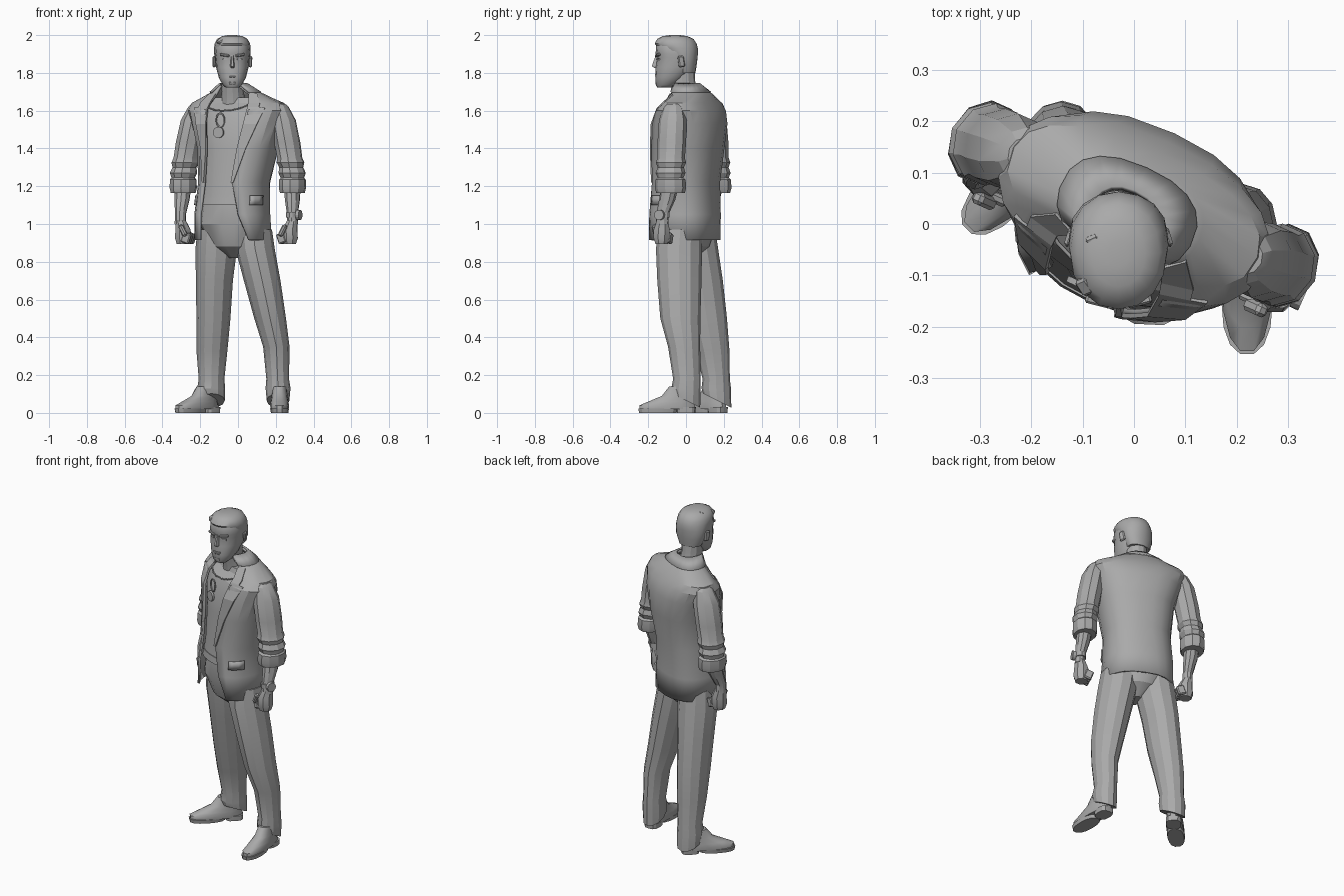
import bpy, bmesh, math
from mathutils import Vector, Matrix

if "Cube" in bpy.data.objects:
    bpy.data.objects.remove(bpy.data.objects["Cube"])

YAW = math.radians(-24)   # the body is turned, the head looks straight ahead
GREY = (0.4, 0.4, 0.4, 1)
mat = bpy.data.materials.new("plain grey")
mat.use_nodes = True
mat.diffuse_color = GREY
mat.node_tree.nodes["Principled BSDF"].inputs["Base Color"].default_value = GREY


def finish(obj, smooth=None):
    obj.data.materials.clear()
    obj.data.materials.append(mat)
    if smooth:
        bpy.ops.object.select_all(action='DESELECT')
        obj.select_set(True)
        bpy.context.view_layer.objects.active = obj
        bpy.ops.object.shade_smooth_by_angle(angle=math.radians(smooth))
    return obj


def grid(name, rows, wrap=True, solid=0, smooth=22):
    """Skin a list of equal point rows; closed rows get end caps."""
    bm = bmesh.new()
    vs = [[bm.verts.new(p) for p in row] for row in rows]
    n = len(rows[0])
    for lo, hi in zip(vs, vs[1:]):
        for i in range(n if wrap else n - 1):
            j = (i + 1) % n
            bm.faces.new((lo[i], lo[j], hi[j], hi[i]))
    if wrap:
        bm.faces.new(vs[0][::-1])
        bm.faces.new(vs[-1])
        bmesh.ops.recalc_face_normals(bm, faces=bm.faces)
    me = bpy.data.meshes.new(name)
    bm.to_mesh(me)
    bm.free()
    obj = bpy.data.objects.new(name, me)
    bpy.context.collection.objects.link(obj)
    if solid:
        mod = obj.modifiers.new("thickness", 'SOLIDIFY')
        mod.thickness = solid
        mod.offset = -1
    return finish(obj, smooth)


def oval(t, a, b, p=2.0):
    c, s = math.cos(t), math.sin(t)
    return Vector((math.copysign(abs(c) ** (2 / p), c) * a,
                   math.copysign(abs(s) ** (2 / p), s) * b, 0))


def loft(name, rings, n=12, rot=0.0, p=2.0, smooth=22, tilt=0.0):
    """Rings given as x, y, z, x radius, y radius; tilt slopes the first ring down at the back."""
    turn = Matrix.Rotation(rot, 3, 'Z')
    rows = [[Vector((x, y, z)) + turn @ oval(math.tau * i / n, a, b, p)
             for i in range(n)] for x, y, z, a, b in rings]
    for point in rows[0]:
        point.z -= (point.y - rings[0][1]) * tilt
    return grid(name, rows, smooth=smooth)


def box(name, loc, size, rot=(0, 0, 0), bevel=0.0):
    bpy.ops.mesh.primitive_cube_add(size=1, location=loc, rotation=rot)
    obj = bpy.context.object
    obj.name, obj.scale = name, size
    bpy.ops.object.transform_apply(location=False, rotation=False, scale=True)
    if bevel:
        obj.modifiers.new("bevel", 'BEVEL').width = bevel
    return finish(obj)


def disc(name, loc, r, depth, rot):
    bpy.ops.mesh.primitive_cylinder_add(vertices=14, radius=r, depth=depth, location=loc, rotation=rot)
    bpy.context.object.name = name
    return finish(bpy.context.object)


# Torso surface: height, centre, radii, then left and right opening edge in degrees
TORSO = [(.915, -.025, -.01, .202, .183, -45, -125),
         (1.05, -.03, -.005, .197, .178, -62, -124),
         (1.22, -.02, 0, .187, .17, -75, -122),
         (1.4, 0, .01, .215, .178, -73, -118),
         (1.53, 0, .02, .25, .175, -68, -114),
         (1.6, 0, .025, .275, .15, -68, -113),
         (1.64, 0, .035, .26, .115, -68, -113),
         (1.69, -.01, .03, .15, .092, -48, -118),
         (1.735, -.025, .0, .068, .068, -42, -138)]
BODY = Matrix.Rotation(YAW, 3, 'Z')


def torso_at(z):
    for lo, hi in zip(TORSO, TORSO[1:]):
        if z <= hi[0]:
            break
    f = (z - lo[0]) / (hi[0] - lo[0])
    return [u + (v - u) * f for u, v in zip(lo, hi)]


def skin(deg, z, off=0.0):
    _, x, y, a, b, _, _ = torso_at(z)
    return Vector((x, y, z)) + BODY @ oval(math.radians(deg), a + off, b + off, 2.4)


def span(a, b, n):
    return [a + (b - a) * i / n for i in range(n + 1)]


# Jacket shell, open at the front
rows = []
for ring in TORSO:
    rows.append([skin(t, ring[0]) for t in span(ring[5], ring[6] + 360, 18)])
grid("jacket", rows, wrap=False, solid=.012)

# Lapels, widening upward to the notch
for side, col in (("left", 5), ("right", 6)):
    sign = 1 if side == "left" else -1
    rows = []
    for z, w in ((1.22, 2), (1.4, 11), (1.53, 17), (1.615, 22), (1.62, 13), (1.64, 14), (1.69, 22)):
        edge = torso_at(z)[col]
        pair = [skin(edge - sign * 2, z, .007), skin(edge + sign * w, z, .008)]
        rows.append(pair if sign > 0 else pair[::-1])
    grid(side + "_lapel", rows, wrap=False, solid=.009, smooth=None)
around = span(-42, 222, 14)
grid("jacket_collar", [[skin(t, 1.7, .008) for t in around],
                       [skin(t, 1.735, .003) + Vector((0, 0, .012)) for t in around]], wrap=False, solid=.01)

# Pocket flaps
for side, t0, t1 in (("left", -42, -12), ("right", -172, -146)):
    grid(side + "_pocket_flap", [[skin(t, z, .007) for t in span(t0, t1, 3)] for z in (1.1, 1.15)],
         wrap=False, solid=.009)

# Shirt, belt line and hips
turns = span(0, 345, 23)
grid("shirt", [[skin(t, z, -.02) for t in turns] for z in (1.1, 1.22, 1.4, 1.53, 1.6, 1.64, 1.67)])
grid("waistband", [[skin(t, z, -.016) for t in turns] for z in (1.1, 1.14)])
loft("trouser_hips", [(-.01, .0, .82, .03, .05), (-.018, 0, .88, .12, .12),
                      (-.025, 0, 1.0, .178, .158), (-.02, 0, 1.12, .17, .152)], 16, YAW, 2.2)

# Necklace with pendant and hanging loop
cu = bpy.data.curves.new("necklace", 'CURVE')
cu.dimensions = '3D'
cu.bevel_depth, cu.bevel_resolution = .004, 1
pts = [skin(t, 1.67 - .07 * math.cos(math.radians((t + 95) * 2.2)), -.012) for t in span(-135, -55, 10)]
sp = cu.splines.new('POLY')
sp.points.add(len(pts) - 1)
for q, p in zip(sp.points, pts):
    q.co = (*p, 1)
chain = bpy.data.objects.new("necklace", cu)
bpy.context.collection.objects.link(chain)
finish(chain)
upright = (math.pi / 2, 0, YAW)
disc("pendant", skin(-97, 1.485, -.01), .03, .012, upright)
bpy.ops.mesh.primitive_torus_add(major_segments=14, minor_segments=5, major_radius=.024,
                                 minor_radius=.004, location=skin(-95, 1.55, -.01), rotation=upright)
bpy.context.object.name = "pendant_loop"
bpy.context.object.scale.y = 1.5
finish(bpy.context.object)

# Trouser legs with hems sloping to the heels
loft("left_trouser_leg", [(.212, .0, .065, .06, .075), (.212, .0, .13, .066, .078), (.21, .005, .18, .06, .073),
                          (.203, -.01, .35, .07, .085), (.17, -.03, .5, .084, .106), (.128, -.035, .7, .097, .117),
                          (.09, -.037, .87, .104, .122), (.08, -.03, .97, .1, .115)], tilt=.5)
loft("right_trouser_leg", [(-.14, .165, .065, .07, .075), (-.142, .16, .13, .074, .078), (-.14, .16, .18, .068, .072),
                           (-.138, .14, .33, .082, .09), (-.13, .11, .5, .09, .107), (-.125, .08, .7, .098, .115),
                           (-.115, .05, .87, .11, .12), (-.11, .04, .97, .105, .115)], tilt=.5)


# Shoes: upper, sole and heel along a direction
def shoe(side, x, y, ang):
    fwd = Vector((math.sin(ang), -math.cos(ang), 0))

    def ring(s, z, half_w, half_l):
        c = Vector((x, y, z)) + fwd * s
        return (*c, half_w, half_l)
    loft(side + "_shoe", [ring(.01, .02, .048, .15), ring(.01, .04, .05, .15), ring(-.01, .06, .047, .122),
                          ring(-.045, .09, .042, .085), ring(-.06, .14, .038, .06)], 14, ang, 2.3, 40)
    loft(side + "_sole", [ring(.06, 0, .046, .1), ring(.06, .022, .05, .105)], 14, ang, 2.3)
    loft(side + "_heel", [ring(-.09, 0, .042, .05), ring(-.09, .03, .044, .052)], 12, ang, 3)


shoe("left", .22, -.09, 0)
shoe("right", -.21, .105, math.radians(-45))


# Sleeves, cuffs, forearms and fists
def arm(side, shoulder, cuff, wrist):
    s, c, w = Vector(shoulder), Vector(cuff), Vector(wrist)
    inward = -1 if side == "left" else 1
    rings = []
    for z, r in ((1.636, .03), (1.62, .048), (1.55, .067), (1.43, .069), (1.35, .066), (1.325, .073),
                 (1.3, .063), (1.27, .072), (1.245, .062), (1.21, .062)):
        f = min(1, max(0, (1.62 - z) / .36)) ** .8
        rings.append((*(s.lerp(c, f).xy), z, r, r * 1.12))
    loft(side + "_sleeve", rings, 10, YAW)
    loft(side + "_rolled_cuff", [(*c.xy, 1.165, .064, .078), (*c.xy, 1.19, .07, .085),
                                 (*c.xy, 1.235, .069, .082), (*c.xy, 1.245, .06, .07)], 10, YAW)
    mid = c.lerp(w, .4)
    loft(side + "_forearm", [(*w.xy, 1.0, .03, .034), (*w.xy, 1.05, .028, .034),
                             (*mid.xy, 1.13, .04, .044), (*c.xy, 1.22, .045, .048)], 10, YAW)
    h = w + Vector((inward * .014, -.004, 0))
    loft(side + "_hand", [(*h.xy, .895, .036, .035), (*h.xy, .925, .046, .045),
                          (*h.xy, .97, .042, .046), (*w.xy, 1.02, .028, .034)], 8, YAW)
    for i in range(4):
        spot = h + BODY @ Vector((inward * .033, (i - 1.5) * .022, 0))
        box(f"{side}_finger_{i + 1}", (*spot.xy, .925), (.046, .021, .055), (0, inward * .35, YAW), .006)
    thumb = h + BODY @ Vector((inward * .02, -.046, 0))
    box(side + "_thumb", (*thumb.xy, .965), (.026, .026, .065), (0, inward * -.5, YAW), .007)


arm("left", (.22, -.065, 1.62), (.288, -.082, 1.2), (.288, -.125, 1.05))
arm("right", (-.215, .135, 1.62), (-.29, .158, 1.2), (-.305, .1, 1.05))

# Watch on the left wrist
loft("watch_strap", [(.288, -.125, 1.035, .034, .04), (.288, -.125, 1.062, .034, .04)], 12, YAW)
disc("watch_case", (.322, -.14, 1.048), .027, .018, (0, math.pi / 2, YAW))

# Neck and head
HX = -.03
loft("neck", [(-.025, .01, 1.63, .07, .07), (-.028, -.005, 1.7, .058, .064),
              (HX, -.02, 1.76, .058, .068), (HX, -.025, 1.83, .06, .07)], 12)
loft("head", [(HX, -.115, 1.722, .035, .036), (HX, -.105, 1.735, .05, .055), (HX, -.083, 1.775, .072, .079),
              (HX, -.058, 1.83, .086, .103), (HX, -.052, 1.88, .09, .102), (HX, -.052, 1.9, .093, .109),
              (HX, -.055, 1.95, .09, .103), (HX, -.058, 1.98, .068, .08), (HX, -.06, 1.993, .03, .04)],
     16, 0, 2.2, 45)
loft("hair", [(HX, .0, 1.8, .068, .05), (HX, -.008, 1.85, .09, .066), (HX, -.022, 1.9, .096, .085),
              (HX, -.042, 1.93, .097, .105), (HX, -.055, 1.955, .094, .111), (HX, -.056, 1.98, .08, .096),
              (HX, -.058, 1.995, .052, .064), (HX, -.058, 2.0, .02, .025)], 16, 0, 2.1, 45)
for i in range(4):
    box(f"hair_tuft_{i + 1}", (HX - .064 + i * .006, -.12 + i * .028, 1.966 + i * .005),
        (.03, .035, .02), (.3, -.6 + i * .1, .4), .005)

# Face: nose, brows, eyes, mouth, chin and ears
grid("nose", [[Vector((HX + x * w, y, z)) for x, y in ((-1, -.135), (1, -.135), (.35, tip), (-.35, tip))]
              for z, w, tip in ((1.825, .015, -.166), (1.835, .018, -.181), (1.895, .01, -.16))], smooth=None)
box("mouth", (HX, -.158, 1.79), (.045, .012, .006))
box("lower_lip", (HX, -.157, 1.78), (.034, .012, .009), bevel=.003)
box("chin", (HX, -.148, 1.745), (.046, .024, .026), bevel=.008)
for side, sx in (("left", 1), ("right", -1)):
    box(side + "_brow", (HX + sx * .04, -.149, 1.894), (.05, .02, .014), (0, sx * -.15, sx * .25), .004)
    box(side + "_eye", (HX + sx * .038, -.146, 1.872), (.028, .012, .01), (0, 0, sx * .3))
    box(side + "_ear", (HX + sx * .095, -.025, 1.86), (.014, .034, .06), (.15, 0, sx * .3), .006)
